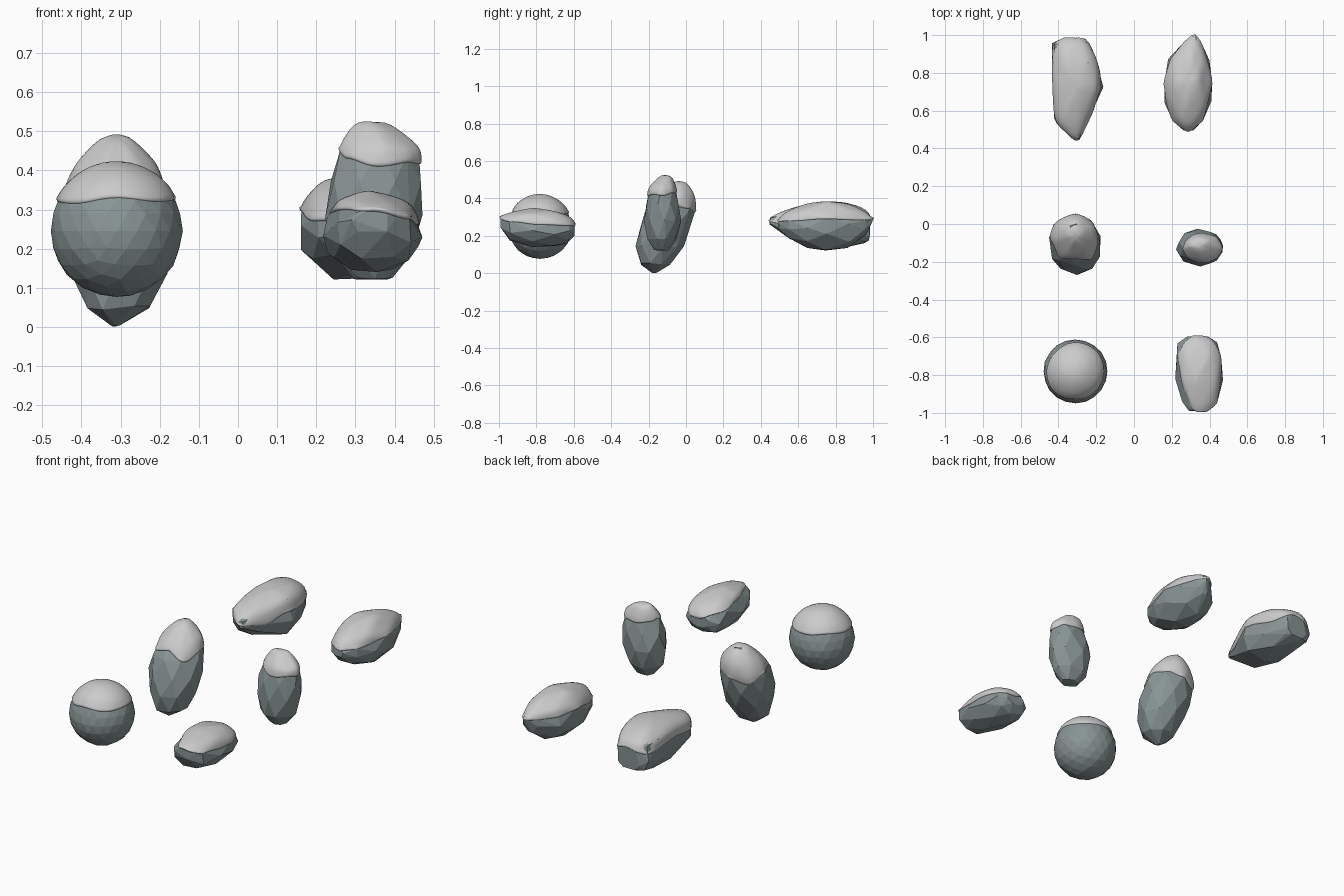
import bpy, bmesh, random
from math import sin, cos, pi, sqrt
from mathutils import Vector
from mathutils.bvhtree import BVHTree

if "Cube" in bpy.data.objects:
    bpy.data.objects.remove(bpy.data.objects["Cube"])

random.seed(4)
stone = bpy.data.materials.new("stone")
stone.diffuse_color = (0.25, 0.30, 0.30, 1)
stone.use_nodes = True
stone.node_tree.nodes["Principled BSDF"].inputs["Base Color"].default_value = stone.diffuse_color


def to_object(bm, name, smooth=False):
    mesh = bpy.data.meshes.new(name)
    bmesh.ops.recalc_face_normals(bm, faces=bm.faces[:])
    for f in bm.faces:
        f.smooth = smooth
    bm.to_mesh(mesh)
    obj = bpy.data.objects.new(name, mesh)
    bpy.context.collection.objects.link(obj)
    return obj


def snow(name, rock, edge, origin, axes, thick=0.012):
    """Smooth cap draped on the rock; edge = rim heights going round from +x."""
    tree = BVHTree.FromBMesh(rock)
    o, n, rings = Vector(origin), 48, 16

    def hit(theta, az):
        d = Vector((sin(theta) * cos(az) * axes[0],
                    sin(theta) * sin(az) * axes[1],
                    cos(theta) * axes[2])).normalized()
        return tree.ray_cast(o, d)[0], d

    bm = bmesh.new()
    p, d = hit(0.0001, 0.1)
    pole = bm.verts.new(p + d * thick)
    grid = [[] for _ in range(rings)]
    for i in range(n):
        az = 2 * pi * i / n
        k, t = divmod(i * 8 / n, 1)
        w = (1 - cos(pi * t)) / 2
        rim = edge[int(k)] * (1 - w) + edge[int(k + 1) % 8] * w
        lo, hi = 0.2, 2.4
        for _ in range(24):
            mid = (lo + hi) / 2
            if hit(mid, az)[0].z > rim:
                lo = mid
            else:
                hi = mid
        for r in range(rings):
            s = sin((r + 1) / rings * pi / 2)
            p, d = hit(lo * s, az)
            grid[r].append(bm.verts.new(p + d * thick * sqrt(max(0, 1 - s ** 8))))
    for i in range(n):
        j = (i + 1) % n
        bm.faces.new((pole, grid[0][i], grid[0][j]))
        for a, b in zip(grid, grid[1:]):
            bm.faces.new((a[i], b[i], b[j], a[j]))
    inner = [pole] + [v for ring in grid[:-4] for v in ring]
    for _ in range(5):
        bmesh.ops.smooth_vert(bm, verts=inner, factor=0.5,
                              use_axis_x=True, use_axis_y=True, use_axis_z=True)
    to_object(bm, name, True)


def rock(name, axis, stations, edge, origin, axes, sides=8, square=1.0):
    """Convex boulder hulled over rings (position, centre a, centre b, radius a, radius b)."""
    bm = bmesh.new()
    for k, (h, ca, cb, ra, rb) in enumerate(stations):
        for i in range(sides):
            a = 2 * pi * (i + 0.5 * (k % 2) + random.uniform(-0.15, 0.15)) / sides
            c, s = cos(a), sin(a)
            u = ca + ra * abs(c) ** square * (1 if c > 0 else -1)
            v = cb + rb * abs(s) ** square * (1 if s > 0 else -1)
            e = h + random.uniform(-0.006, 0.006)
            bm.verts.new((u, v, e) if axis == "z" else (u, e, v))
    hull = bmesh.ops.convex_hull(bm, input=bm.verts[:])
    loose = [g for g in set(hull["geom_interior"] + hull["geom_unused"])
             if isinstance(g, bmesh.types.BMVert)]
    bmesh.ops.delete(bm, geom=loose, context="VERTS")
    bmesh.ops.dissolve_limit(bm, angle_limit=0.14, verts=bm.verts[:], edges=bm.edges[:])
    to_object(bm, name).data.materials.append(stone)
    snow(name + "_snow", bm, edge, origin, axes)


# Round boulder
bm = bmesh.new()
bmesh.ops.create_icosphere(bm, subdivisions=3, radius=0.17)
for v in bm.verts:
    v.co = v.co * random.uniform(0.985, 1.005) + Vector((-0.31, -0.78, 0.245))
to_object(bm, "round_rock").data.materials.append(stone)
snow("round_rock_snow", bm, [.325, .315, .32, .33, .32, .315, .33, .32],
     (-0.31, -0.78, 0.26), (1, 1, 1))

# Small lying boulder
rock("small_rock", "y",
     [(-.985, .345, .27, .055, .035), (-.94, .35, .245, .10, .075),
      (-.82, .345, .24, .127, .10), (-.70, .34, .235, .127, .097),
      (-.63, .335, .23, .105, .07), (-.60, .335, .235, .06, .035)],
     [.26, .255, .25, .28, .295, .30, .295, .275],
     (.345, -.79, .23), (.125, .2, .1))

# Tall leaning boulder
rock("tall_rock", "z",
     [(.006, -.31, -.17, .012, .012), (.05, -.305, -.165, .085, .085),
      (.14, -.305, -.14, .125, .13), (.24, -.31, -.115, .142, .142),
      (.33, -.315, -.085, .135, .135), (.41, -.31, -.055, .10, .10),
      (.48, -.31, -.035, .035, .035)],
     [.36, .345, .325, .30, .345, .35, .37, .325],
     (-.31, -.07, .29), (1, 1, 1))

# Slim upright boulder
rock("slim_rock", "z",
     [(.125, .345, -.13, .05, .04), (.18, .345, -.13, .10, .08),
      (.28, .347, -.125, .125, .10), (.37, .352, -.125, .12, .092),
      (.45, .362, -.125, .10, .07), (.51, .345, -.105, .045, .03)],
     [.415, .43, .43, .44, .45, .43, .41, .42],
     (.358, -.12, .39), (.1, .07, .1))

# Blocky lying boulder
rock("block_rock", "y",
     [(.45, -.30, .28, .015, .02), (.55, -.335, .26, .09, .08),
      (.72, -.30, .25, .138, .125), (.85, -.315, .255, .125, .122),
      (.955, -.335, .25, .10, .09), (.98, -.325, .235, .07, .065)],
     [.285, .26, .295, .27, .28, .26, .275, .25],
     (-.31, .72, .245), (.14, .26, .12), square=0.75)

# Pointed lying boulder
rock("pointed_rock", "y",
     [(.50, .285, .26, .03, .03), (.55, .285, .255, .085, .075),
      (.65, .285, .25, .125, .115), (.75, .285, .25, .135, .135),
      (.87, .29, .25, .11, .115), (.96, .31, .265, .05, .06),
      (.994, .32, .285, .01, .015)],
     [.29, .285, .285, .285, .295, .27, .275, .28],
     (.285, .74, .25), (.13, .25, .13))
